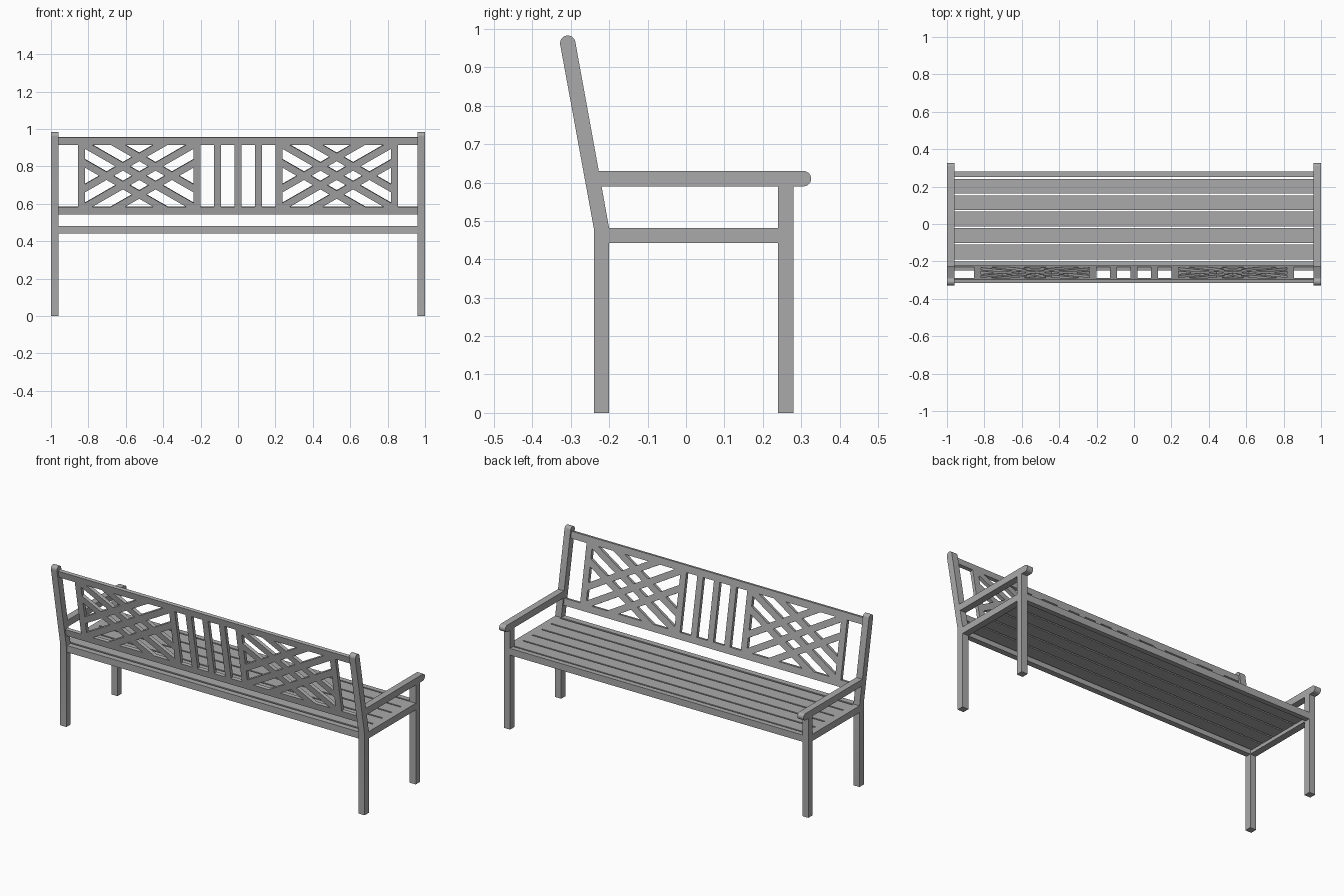
import bpy, bmesh, math
from mathutils import Matrix, Vector

cube = bpy.data.objects.get("Cube")
if cube:
    bpy.data.objects.remove(cube)

wood = bpy.data.materials.new("grey_wood")
wood.use_nodes = True
grey = (0.4, 0.4, 0.4, 1)
wood.diffuse_color = grey
wood.node_tree.nodes["Principled BSDF"].inputs["Base Color"].default_value = grey

LEAN = math.atan2(0.088, 0.485)
BACK = Matrix.Translation((0, -0.22, 0.48)) @ Matrix.Rotation(LEAN, 4, 'X')
T = 0.04        # standard timber width
SIDE_X = 0.98   # centre of the end frames


def finish(name, bm, matrix=Matrix()):
    bmesh.ops.recalc_face_normals(bm, faces=bm.faces)
    mesh = bpy.data.meshes.new(name)
    bm.to_mesh(mesh)
    bm.free()
    obj = bpy.data.objects.new(name, mesh)
    bpy.context.collection.objects.link(obj)
    obj.data.materials.append(wood)
    obj.matrix_world = matrix
    return obj


def box(name, centre, size, matrix=Matrix()):
    bm = bmesh.new()
    bmesh.ops.create_cube(bm, size=1, matrix=Matrix.Translation(centre) @ Matrix.Diagonal((*size, 1)))
    return finish(name, bm, matrix)


def extrude_side(name, x, profile):
    """Side profile (y, z) given thickness along x, rounded faces smoothed."""
    bm = bmesh.new()
    face = bm.faces.new([bm.verts.new((x - T / 2, y, z)) for y, z in profile])
    new = bmesh.ops.extrude_face_region(bm, geom=[face])["geom"]
    bmesh.ops.translate(bm, vec=(T, 0, 0), verts=[v for v in new if isinstance(v, bmesh.types.BMVert)])
    obj = finish(name, bm)
    bpy.ops.object.select_all(action='DESELECT')
    obj.select_set(True)
    bpy.context.view_layer.objects.active = obj
    bpy.ops.object.shade_smooth_by_angle(angle=math.radians(30))


def arc(cy, cz, start, steps=14):
    """Half circle of points running anticlockwise from the start angle."""
    angles = [start + math.pi * i / steps for i in range(steps + 1)]
    return [(cy + T / 2 * math.cos(a), cz + T / 2 * math.sin(a)) for a in angles]


# End frames: legs, armrest and seat side rail
for side, x in (("right", -SIDE_X), ("left", SIDE_X)):
    extrude_side(side + "_rear_leg", x,
                 [(-0.24, 0.48), (-0.24, 0), (-0.2, 0), (-0.2, 0.48)] + arc(-0.308, 0.963, LEAN))
    extrude_side(side + "_armrest", x,
                 [(-0.235, 0.63), (-0.228, 0.59)] + arc(0.306, 0.61, -math.pi / 2))
    box(side + "_front_leg", (x, 0.26, 0.295), (T, T, 0.59))
    box(side + "_seat_rail", (x, 0.02, 0.462), (T, 0.44, T))

# Seat: front and rear rails with five slats
box("front_seat_rail", (0, 0.265, 0.462), (1.92, 0.03, T))
box("rear_seat_rail", (0, -0.217, 0.462), (1.92, 0.034, T))
for i in range(5):
    box(f"seat_slat_{i + 1}", (0, 0.202 - 0.0878 * i, 0.472), (1.92, 0.079, 0.02))

# Leaning backrest: rails and uprights in the tilted plane
DEPTH = 0.02
LOW, HIGH = 0.086, 0.464
MID, GAP = (LOW + HIGH) / 2, HIGH - LOW - T
box("lower_back_rail", (0, 0, LOW), (1.92, DEPTH, T), BACK)
box("top_back_rail", (0, 0, HIGH), (1.92, DEPTH, T), BACK)
INNER, OUTER = 0.219, 0.837
for i, x in enumerate((-OUTER, -INNER, -INNER / 2, 0, INNER / 2, INNER, OUTER)):
    box(f"back_upright_{i + 1}", (x, 0, MID), (0.038, DEPTH, GAP), BACK)

# Lattice panels: three crossing bars each way, trimmed to the frame
half_w = (OUTER - INNER - 0.038) / 2
half_h = GAP / 2
slope = math.atan2(half_h, half_w)
for side, sx in (("right", -1), ("left", 1)):
    centre = Vector((sx * (INNER + OUTER) / 2, 0, MID))
    for way in (-1, 1):
        for k in (-1, 0, 1):
            bm = bmesh.new()
            bmesh.ops.create_cube(bm, size=1, matrix=Matrix.Translation((0, 0, 0.102 * k))
                                  @ Matrix.Rotation(way * slope, 4, 'Y')
                                  @ Matrix.Diagonal((1.2, DEPTH, 0.038, 1)))
            for normal, dist in (((1, 0, 0), half_w), ((-1, 0, 0), half_w),
                                 ((0, 0, 1), half_h), ((0, 0, -1), half_h)):
                cut = bmesh.ops.bisect_plane(bm, geom=bm.verts[:] + bm.edges[:] + bm.faces[:],
                                             plane_co=Vector(normal) * dist, plane_no=normal,
                                             clear_outer=True)
                edges = [e for e in cut["geom_cut"] if isinstance(e, bmesh.types.BMEdge)]
                if edges:
                    bmesh.ops.holes_fill(bm, edges=edges)
            bmesh.ops.translate(bm, vec=centre, verts=bm.verts)
            finish(f"{side}_lattice_bar_{'rising' if way < 0 else 'falling'}_{k + 2}", bm, BACK)
